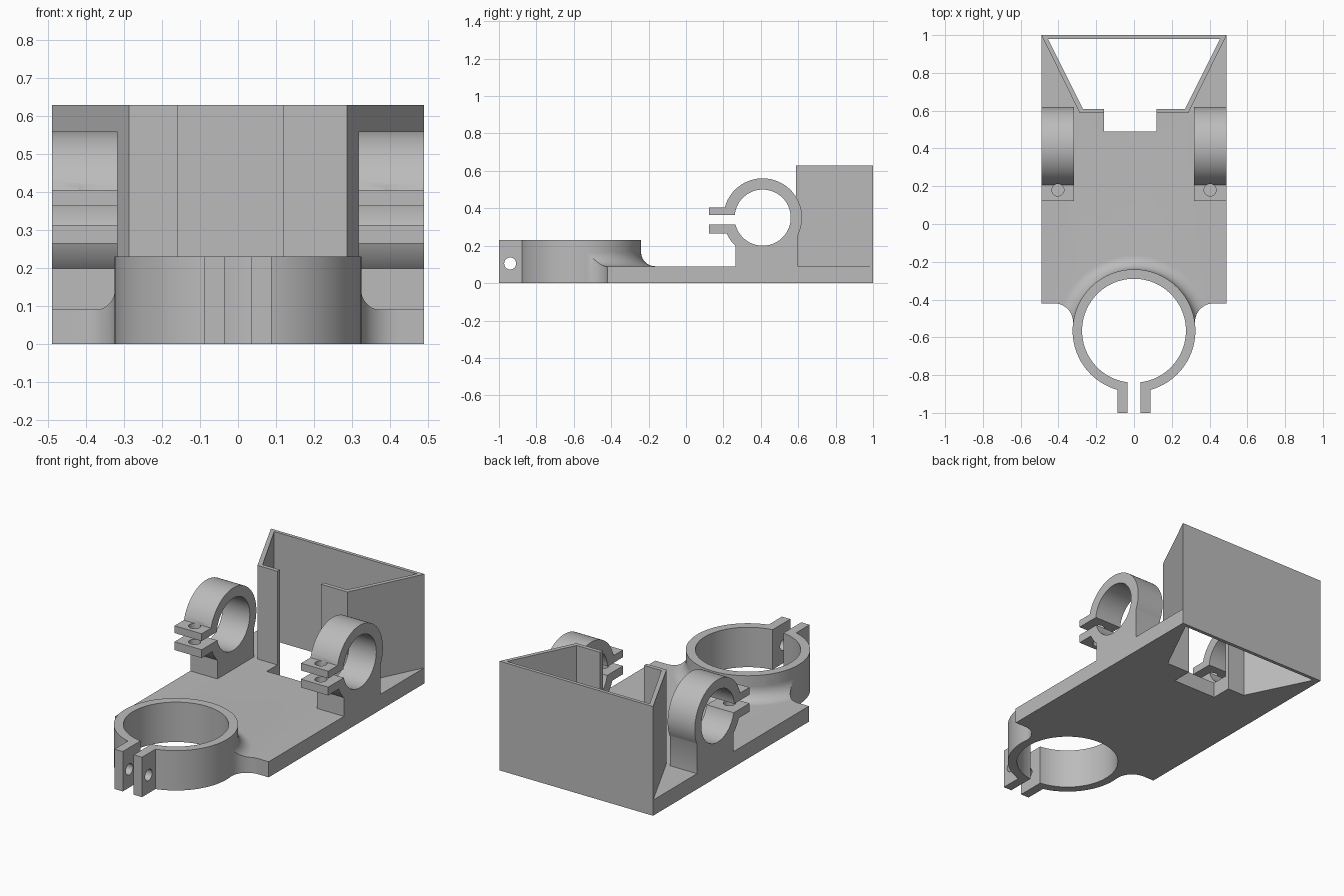
import bpy, bmesh
from math import sin, cos, radians, pi
from mathutils import Matrix, Vector

old = bpy.data.objects.get("Cube")
if old:
    bpy.data.objects.remove(old, do_unlink=True)

grey = bpy.data.materials.new("plain_grey")
grey.use_nodes = True
COLOR = (0.5, 0.5, 0.5, 1)
grey.diffuse_color = COLOR
grey.node_tree.nodes["Principled BSDF"].inputs["Base Color"].default_value = COLOR


def finish(bm, name):
    bmesh.ops.recalc_face_normals(bm, faces=bm.faces)
    mesh = bpy.data.meshes.new(name)
    bm.to_mesh(mesh)
    bm.free()
    mesh.materials.append(grey)
    ob = bpy.data.objects.new(name, mesh)
    bpy.context.collection.objects.link(ob)
    return ob


def prism(name, pts, lo, hi, axis="z"):
    """Extrude a 2D outline along z (points are x, y) or along x (points are y, z)."""
    place = (lambda a, b, h: (a, b, h)) if axis == "z" else (lambda a, b, h: (h, a, b))
    bm = bmesh.new()
    face = bm.faces.new([bm.verts.new(place(a, b, lo)) for a, b in pts])
    new = bmesh.ops.extrude_face_region(bm, geom=[face])["geom"]
    shift = Vector(place(0, 0, hi - lo))
    bmesh.ops.translate(bm, vec=shift, verts=[v for v in new if isinstance(v, bmesh.types.BMVert)])
    return finish(bm, name)


def rect(a0, b0, a1, b1):
    return [(a0, b0), (a1, b0), (a1, b1), (a0, b1)]


def arc(a, b, r, start, end, n):
    steps = [radians(start + (end - start) * i / n) for i in range(n + 1)]
    return [(a + r * cos(t), b + r * sin(t)) for t in steps]


def circle(a, b, r, n=96):
    return arc(a, b, r, 0, 360, n)[:-1]


def lathe(name, profile, center, n=96):
    bm = bmesh.new()
    verts = [bm.verts.new((r, 0, z)) for r, z in profile]
    edges = [bm.edges.new((verts[i - 1], verts[i])) for i in range(len(verts))]
    bmesh.ops.spin(bm, geom=verts + edges, cent=(0, 0, 0), axis=(0, 0, 1), angle=2 * pi, steps=n)
    bmesh.ops.remove_doubles(bm, verts=bm.verts, dist=1e-5)
    bmesh.ops.transform(bm, matrix=Matrix.Translation(center), verts=bm.verts)
    return finish(bm, name)


def combine(ob, other, operation):
    """Apply a boolean and discard the second solid."""
    mod = ob.modifiers.new("shape", "BOOLEAN")
    mod.operation, mod.solver, mod.object = operation, "EXACT", other
    bpy.context.view_layer.update()
    mesh = bpy.data.meshes.new_from_object(ob.evaluated_get(bpy.context.evaluated_depsgraph_get()))
    ob.modifiers.clear()
    ob.data = mesh
    bpy.data.objects.remove(other, do_unlink=True)


def add(ob, other):
    combine(ob, other, "UNION")


def cut(ob, other):
    combine(ob, other, "DIFFERENCE")


def shade(ob):
    bpy.ops.object.select_all(action="DESELECT")
    ob.select_set(True)
    bpy.context.view_layer.objects.active = ob
    bpy.ops.object.shade_smooth_by_angle(angle=radians(30))


PLATE = 0.09
HALF = 0.49
RING_Y, RING_R, RING_TOP = -0.565, 0.325, 0.23
FRONT, ROUND, FLARE = -0.42, 0.1, 0.075


def cut_bay(ob):
    """Tapered through opening with its front notch."""
    cut(ob, prism("bay_void", [(-0.27, 0.61), (0.27, 0.61), (0.455, 0.98), (-0.455, 0.98)], -0.1, 1))
    cut(ob, prism("notch", rect(-0.16, 0.49, 0.12, 0.7), -0.1, 1))


# Base plate with a flared blend around the front collar
base = prism("base_plate_with_collar", rect(-HALF, -0.54, HALF, 1), 0, PLATE)
blend_r = RING_R + FLARE
flare = arc(blend_r, PLATE + FLARE, FLARE, 270, 180, 14)
flare += [(0.3, PLATE + FLARE), (0.3, 0.03), (blend_r, 0.03)]
add(base, lathe("flare", flare, (0, RING_Y, 0)))

# Front corners rounded into the collar
cy = FRONT - ROUND
cx = ((RING_R + ROUND) ** 2 - (cy - RING_Y) ** 2) ** 0.5
right = [(0.6, FRONT)] + arc(cx, cy, ROUND, 90, 186, 16) + [(0.3, -0.535)]
outline = right + [(-x, y) for x, y in reversed(right)] + [(-0.6, -1.1), (0.6, -1.1)]
cut(base, prism("front_trim", outline, -0.1, 0.5))

# Split collar with two bolt tabs
add(base, prism("collar", circle(0, RING_Y, RING_R), 0, RING_TOP))
add(base, prism("collar_tabs", rect(-0.088, -1, 0.088, -0.8), 0, RING_TOP))
cut(base, prism("collar_bore", circle(0, RING_Y, 0.275), -0.1, 0.5))
cut(base, prism("collar_slot", rect(-0.035, -1.1, 0.035, -0.7), -0.1, 0.5))
cut(base, prism("collar_bolt", circle(-0.94, 0.105, 0.032, 32), -0.2, 0.2, "x"))
cut_bay(base)
shade(base)

# Tapered bay walls
bay = prism("bay_walls", [(-0.287, 0.587), (0.287, 0.587), (HALF, 1), (-HALF, 1)], PLATE, 0.63)
cut_bay(bay)
shade(bay)

# Pair of split tube clamps on pedestals
for side, name in ((1, "left_clamp"), (-1, "right_clamp")):
    lo, hi = sorted((side * 0.317, side * HALF))
    clamp = prism(name, circle(0.41, 0.35, 0.21), lo, hi, "x")
    add(clamp, prism("pedestal", rect(0.265, PLATE, 0.6, 0.35), lo, hi, "x"))
    add(clamp, prism("tabs", rect(0.122, 0.265, 0.3, 0.405), lo, hi, "x"))
    cut(clamp, prism("tube_bore", circle(0.41, 0.35, 0.15), -0.6, 0.6, "x"))
    cut(clamp, prism("slot", rect(0.1, 0.313, 0.35, 0.363), -0.6, 0.6, "x"))
    cut(clamp, prism("bolt_hole", circle(side * 0.403, 0.18, 0.032, 32), 0.2, 0.5))
    shade(clamp)
